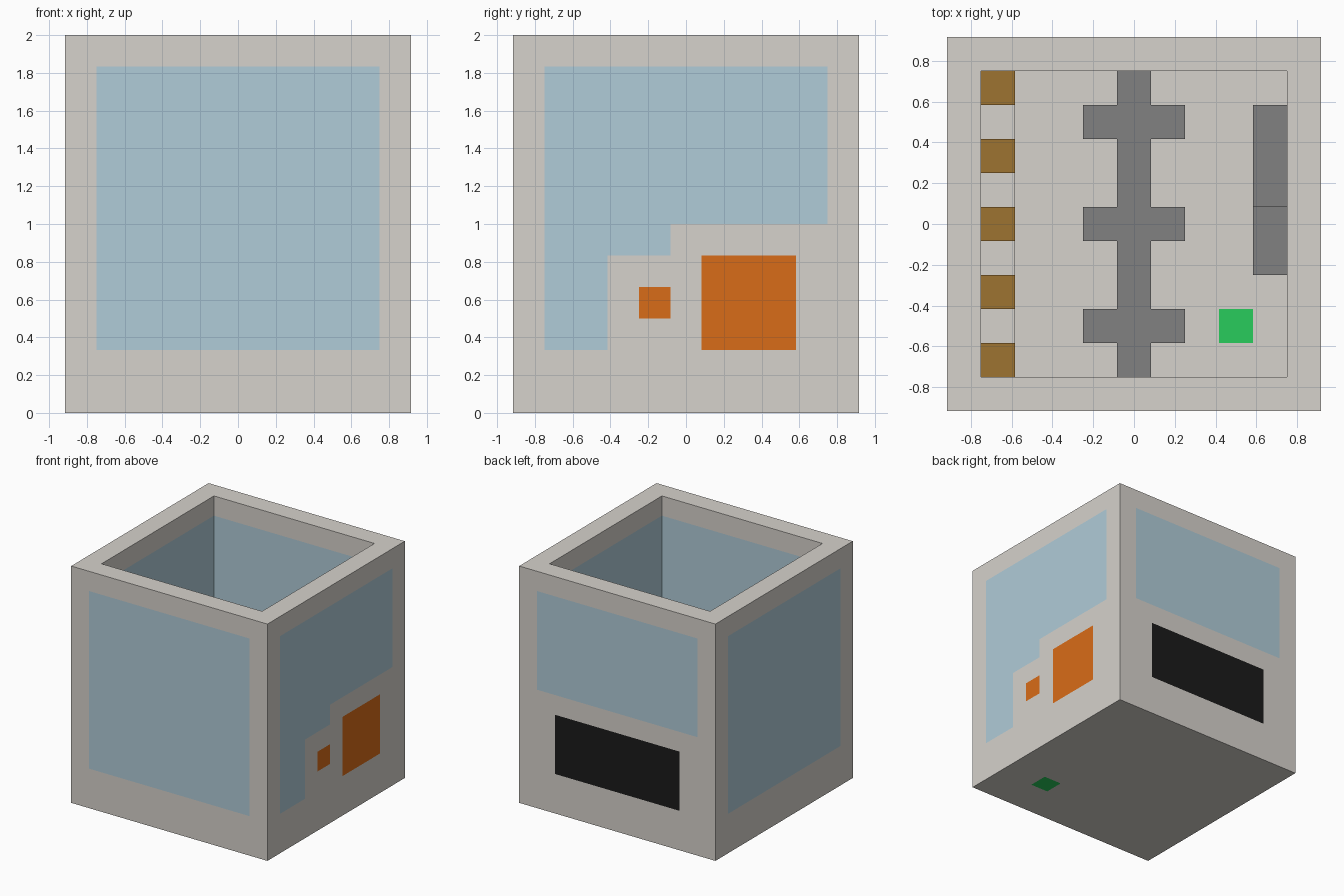
import bpy
import bmesh
from mathutils import Vector

old = bpy.data.objects.get("Cube")
if old:
    bpy.data.objects.remove(old, do_unlink=True)

U = 1 / 6  # one block of the modelling grid


def material(name, rgb):
    lin = [((c / 255 + 0.055) / 1.055) ** 2.4 for c in rgb] + [1]
    m = bpy.data.materials.new(name)
    m.use_nodes = True
    m.diffuse_color = lin
    node = next(n for n in m.node_tree.nodes if n.type == 'BSDF_PRINCIPLED')
    node.inputs["Base Color"].default_value = lin
    return m


stone = material("warm_grey", (214, 210, 204))
glass = material("pale_blue", (176, 204, 216))
orange = material("orange", (217, 108, 24))
black = material("black", (26, 26, 26))
green = material("green", (40, 204, 92))
brown = material("brown", (158, 115, 49))
metal = material("dark_grey", (129, 129, 129))


def add_object(name, bm, mats):
    mesh = bpy.data.meshes.new(name)
    bm.to_mesh(mesh)
    bm.free()
    for m in mats:
        mesh.materials.append(m)
    obj = bpy.data.objects.new(name, mesh)
    bpy.context.collection.objects.link(obj)
    return obj


def block(name, mat, xs, ys, zs):
    """Box between pairs of grid coordinates."""
    bm = bmesh.new()
    bmesh.ops.create_cube(bm, size=1)
    for v in bm.verts:
        v.co = [U * (sum(r) / 2 + c * (r[1] - r[0]))
                for c, r in zip(v.co, (xs, ys, zs))]
    return add_object(name, bm, [mat])


# Open-topped shell: cube, inset rim, sunk cavity
bm = bmesh.new()
bmesh.ops.create_cube(bm, size=1)
for v in bm.verts:
    v.co = (v.co.x * 11, v.co.y * 11, (v.co.z + 0.5) * 12)
bm.normal_update()
top = max(bm.faces, key=lambda f: f.calc_center_median().z)
bmesh.ops.inset_region(bm, faces=[top], thickness=1, use_even_offset=True)
cavity = bmesh.ops.extrude_face_region(bm, geom=[top])["geom"]
if top.is_valid:
    bmesh.ops.delete(bm, geom=[top], context='FACES_ONLY')
for v in cavity:
    if isinstance(v, bmesh.types.BMVert):
        v.co.z = 1
bmesh.ops.recalc_face_normals(bm, faces=bm.faces)

# Cut the shell along the block grid
for axis in range(3):
    for i in range(1, 12 if axis == 2 else 11):
        co, no = Vector(), Vector()
        co[axis] = i if axis == 2 else i - 5.5
        no[axis] = 1
        bmesh.ops.bisect_plane(bm, geom=bm.verts[:] + bm.edges[:] + bm.faces[:],
                               plane_co=co, plane_no=no)

# Coloured regions: side, slot, range along the wall, height range
regions = [
    ("front", 1, -4.5, 4.5, 2, 11),
    ("left", 1, -4.5, 4.5, 2, 11),
    ("back", 1, -4.5, 4.5, 6, 11),
    ("back", 3, -3.5, 3.5, 2, 5),
    ("right", 1, -4.5, 4.5, 6, 11),
    ("right", 1, -4.5, -0.5, 5, 6),
    ("right", 1, -4.5, -2.5, 2, 5),
    ("right", 2, -1.5, -0.5, 3, 4),
    ("right", 2, 0.5, 3.5, 2, 5),
]
bm.normal_update()
for f in bm.faces:
    c = f.calc_center_median()
    if abs(f.normal.z) > 0.5:
        if c.z < 2 and 2.5 < c.x < 3.5 and -3.5 < c.y < -2.5:
            f.material_index = 4
        continue
    if abs(f.normal.x) > 0.5:
        side, along = ("right" if c.x > 0 else "left"), c.y
    else:
        side, along = ("back" if c.y > 0 else "front"), c.x
    for wall, slot, a0, a1, z0, z1 in regions:
        if wall == side and a0 < along < a1 and z0 < c.z < z1:
            f.material_index = slot
bmesh.ops.scale(bm, vec=(U, U, U), verts=bm.verts)
add_object("shell", bm, [stone, glass, orange, black, green])

# Central rail with cross ties on the floor
block("centre_rail", metal, (-0.5, 0.5), (-4.5, 4.5), (1, 2))
for i, y in enumerate((-3, 0, 3)):
    block(f"cross_tie_{i + 1}", metal, (-1.5, 1.5), (y - 0.5, y + 0.5), (1, 2))

# Ledge with brown blocks along one wall
block("ledge", stone, (-4.5, -3.5), (-4.5, 4.5), (1, 2))
for i in range(5):
    y = -4 + 2 * i
    block(f"ledge_block_{i + 1}", brown, (-4.5, -3.5), (y - 0.5, y + 0.5), (2, 3))

# Cabinets behind the orange panels
block("tall_cabinet", metal, (3.5, 4.5), (0.5, 3.5), (1, 5))
block("low_cabinet", metal, (3.5, 4.5), (-1.5, 0.5), (1, 4))
